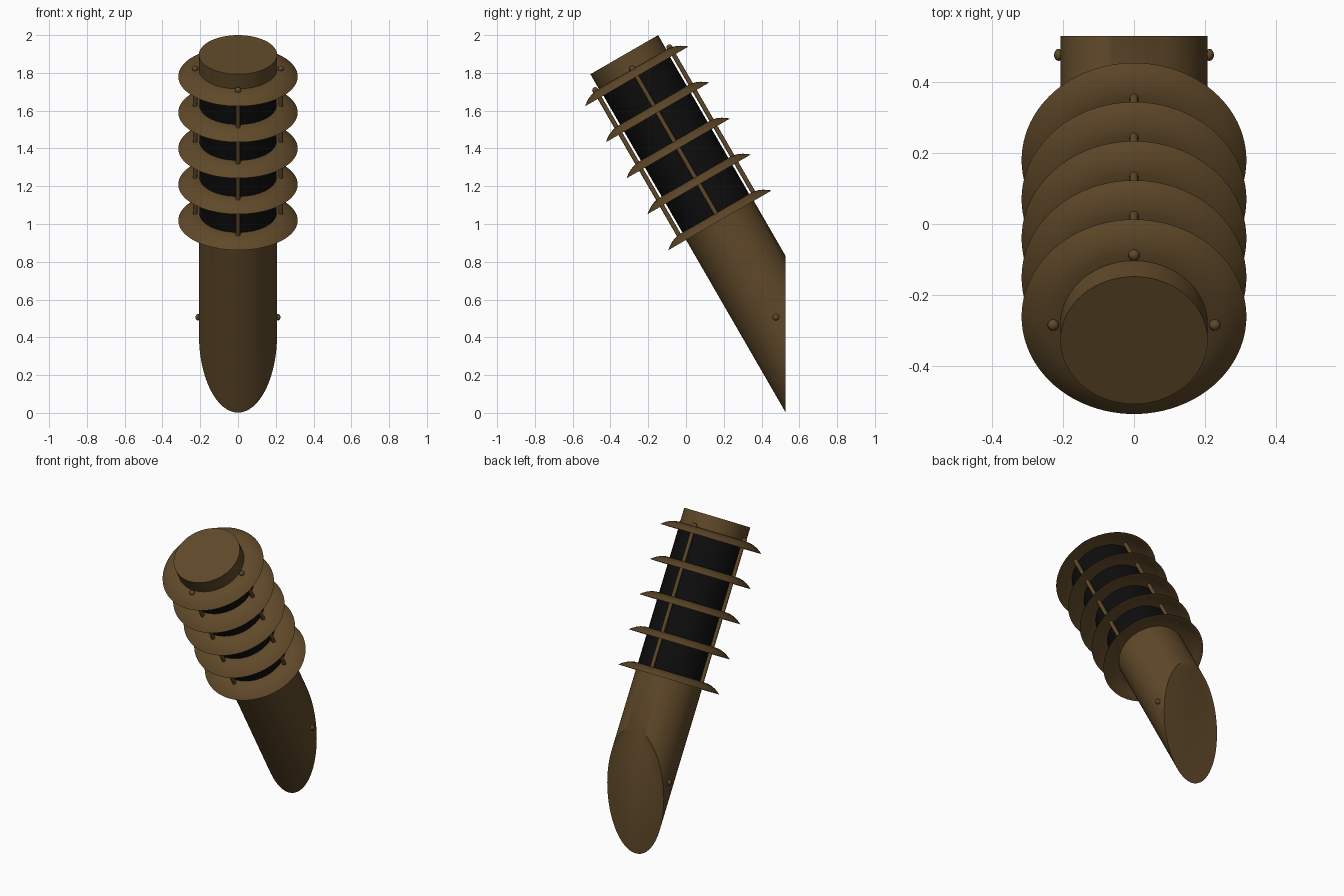
import bpy, bmesh, math
from mathutils import Matrix, Vector

cube = bpy.data.objects.get("Cube")
if cube:
    bpy.data.objects.remove(cube, do_unlink=True)

TOP = Vector((0, -0.327, 1.8965))      # centre of the cap's top face
TILT = Matrix.Translation(TOP) @ Matrix.Rotation(math.radians(30), 4, 'X')
R = 0.207                              # tube radius
WALL_Y = 0.528                         # plane of the slanted mounting cut
RING_TIPS = [-0.133 - 0.22 * i for i in range(5)]
ROD_R = 0.227


def material(name, color, rough):
    m = bpy.data.materials.new(name)
    m.use_nodes = True
    m.diffuse_color = (*color, 1)
    bsdf = m.node_tree.nodes["Principled BSDF"]
    bsdf.inputs["Base Color"].default_value = (*color, 1)
    bsdf.inputs["Roughness"].default_value = rough
    return m


bronze = material("bronze brown", (0.115, 0.066, 0.022), 0.6)
black = material("black lens", (0.004, 0.004, 0.004), 0.6)


def finish(bm, name, mat, matrix=TILT):
    """Move the mesh into the tilted frame and shade it."""
    bm.transform(matrix)
    bmesh.ops.recalc_face_normals(bm, faces=bm.faces)
    me = bpy.data.meshes.new(name)
    bm.to_mesh(me)
    bm.free()
    me.materials.append(mat)
    ob = bpy.data.objects.new(name, me)
    bpy.context.collection.objects.link(ob)
    bpy.ops.object.select_all(action='DESELECT')
    ob.select_set(True)
    bpy.context.view_layer.objects.active = ob
    bpy.ops.object.shade_smooth_by_angle(angle=math.radians(35))
    return ob


def tube(radius, top, bottom, segments=64, offset=(0, 0)):
    bm = bmesh.new()
    bmesh.ops.create_cone(
        bm, cap_ends=True, segments=segments, radius1=radius, radius2=radius,
        depth=top - bottom,
        matrix=Matrix.Translation((*offset, (top + bottom) / 2)))
    return bm


def lathe(profile, segments=96):
    """Spin a closed profile of (radius, height) points around the axis."""
    bm = bmesh.new()
    verts = [bm.verts.new((r, 0, z)) for r, z in profile]
    edges = [bm.edges.new((a, b)) for a, b in zip(verts, verts[1:] + verts[:1])]
    bmesh.ops.spin(bm, geom=verts + edges, cent=(0, 0, 0), axis=(0, 0, 1),
                   angle=math.tau, steps=segments, use_duplicate=False)
    bmesh.ops.remove_doubles(bm, verts=bm.verts, dist=1e-5)
    return bm


# Cap and lens
finish(tube(R, 0, -0.1), "top_cap", bronze)
finish(tube(0.204, -0.095, -0.985), "lens", black)

# Lower tube, cut off along the vertical wall plane
bm = tube(R, -0.98, -2.4)
bm.transform(TILT)
cut = bmesh.ops.bisect_plane(
    bm, geom=bm.verts[:] + bm.edges[:] + bm.faces[:],
    plane_co=(0, WALL_Y, 0), plane_no=(0, 1, 0), clear_outer=True)
bmesh.ops.holes_fill(bm, edges=[e for e in bm.edges if e.is_boundary])
finish(bm, "lower_tube", bronze, Matrix())

# Drooping louvre rings
upper = [(0.2, 0.044), (0.23, 0.043), (0.255, 0.037), (0.28, 0.026),
         (0.3, 0.013), (0.316, 0)]
lower = [(r - 0.003, z - 0.01) for r, z in upper[-2::-1]]
for i, tip in enumerate(RING_TIPS):
    profile = [(r, z + tip) for r, z in upper + lower]
    finish(lathe(profile), f"louvre_ring_{i + 1}", bronze)

# Four rods through the rings, each with a domed head
for i in range(4):
    a = math.tau * i / 4
    pos = (ROD_R * math.cos(a), ROD_R * math.sin(a))
    finish(tube(0.012, -0.085, -0.975, 16, pos), f"rod_{i + 1}", bronze)
    bm = bmesh.new()
    bmesh.ops.create_uvsphere(bm, u_segments=20, v_segments=12, radius=0.016,
                              matrix=Matrix.Translation((*pos, -0.086)))
    finish(bm, f"rod_head_{i + 1}", bronze)

# Side screws near the mounting face
for side, name in ((1, "left"), (-1, "right")):
    bm = bmesh.new()
    place = Matrix.Translation((side * 0.212, 0, -1.605))
    bmesh.ops.create_uvsphere(
        bm, u_segments=20, v_segments=12, radius=0.017,
        matrix=place @ Matrix.Diagonal((0.75, 1, 1, 1)))
    finish(bm, f"{name}_screw", bronze)
